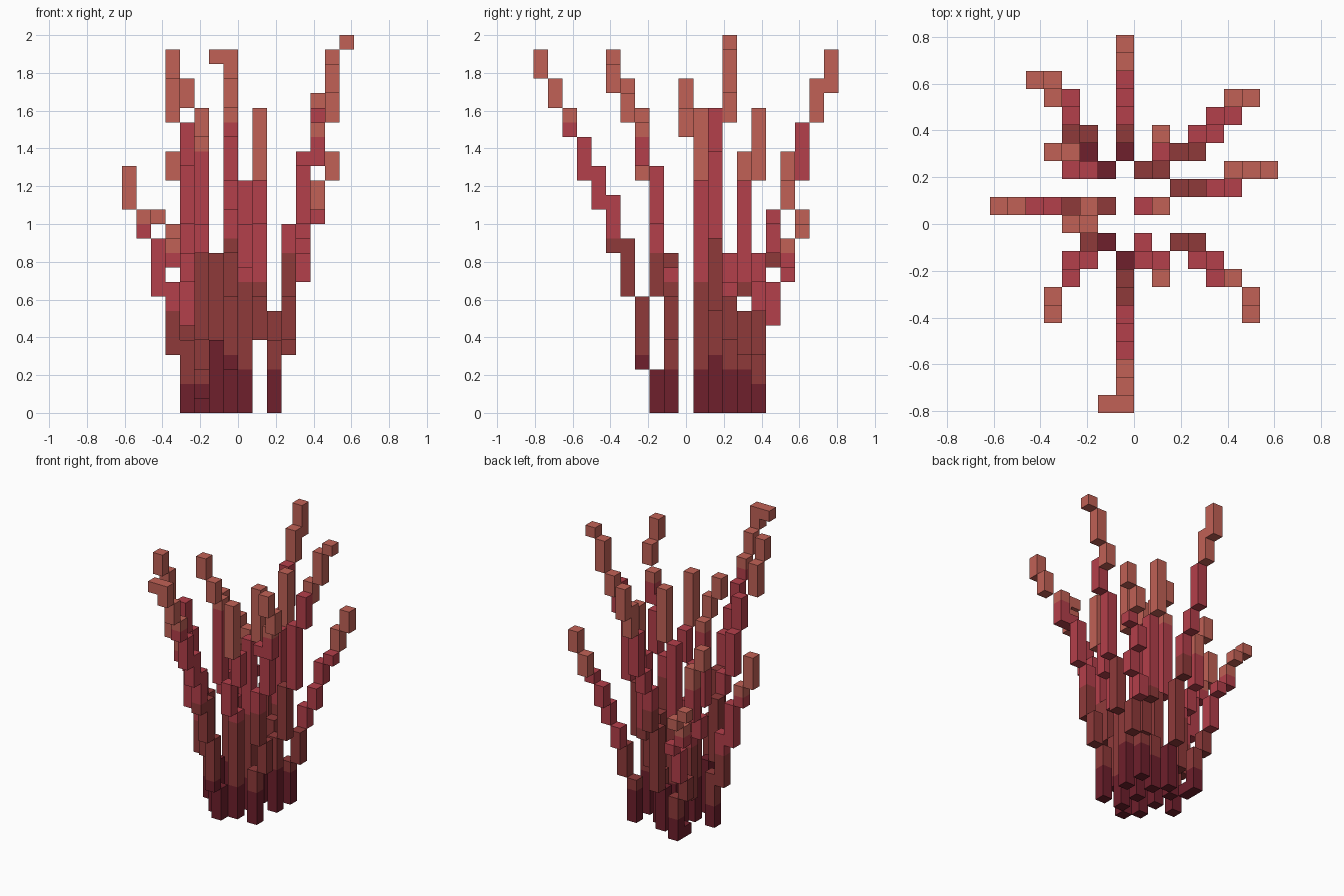
import bpy
import bmesh
import math
from mathutils import Vector

cube = bpy.data.objects.get("Cube")
if cube:
    bpy.data.objects.remove(cube, do_unlink=True)

V = 2 / 26  # block size


def material(name, rgb):
    m = bpy.data.materials.new(name)
    m.use_nodes = True
    m.diffuse_color = (*rgb, 1)
    m.node_tree.nodes["Principled BSDF"].inputs["Base Color"].default_value = (*rgb, 1)
    return m


# Colours from the root to the tip
MATERIALS = [
    material("dark_maroon", (0.156, 0.014, 0.025)),
    material("brown_red", (0.275, 0.042, 0.042)),
    material("crimson", (0.456, 0.05, 0.069)),
    material("coral_orange", (0.533, 0.12, 0.093)),
]

SIDE = {"n": (0, 1), "s": (0, -1), "e": (1, 0), "w": (-1, 0)}


def grow(x, y, path):
    """Trace a branch: n/s/e/w move sideways, u rises and places a block,
    o places a block at the same height, | goes to the next colour."""
    z = colour = 0
    cells = {(x, y, z): colour}
    for step in path:
        if step in SIDE:
            x, y = x + SIDE[step][0], y + SIDE[step][1]
        elif step == "|":
            colour += 1
        elif step in "uo":
            z += step == "u"
            cells[(x, y, z)] = colour
    return cells


def branch(name, x, y, path):
    cells = grow(x, y, path)
    bm = bmesh.new()
    axes = [Vector((1, 0, 0)), Vector((0, 1, 0)), Vector((0, 0, 1))]
    for cell, colour in cells.items():
        mid = Vector(cell) + Vector((0.5, 0, 0.5))
        for k in range(3):
            for sign in (-1, 1):
                n = axes[k] * sign
                if tuple(int(c) for c in Vector(cell) + n) in cells:
                    continue
                # Outer face of the block
                u, w = axes[(k + 1) % 3] / 2, axes[(k + 2) % 3] / 2 * sign
                centre = mid + n / 2
                corners = [centre - u - w, centre + u - w, centre + u + w, centre - u + w]
                face = bm.faces.new([bm.verts.new(c * V) for c in corners])
                face.material_index = colour
    bmesh.ops.remove_doubles(bm, verts=bm.verts, dist=V / 100)
    bmesh.ops.dissolve_limit(bm, angle_limit=math.radians(1), verts=bm.verts,
                             edges=bm.edges, delimit={"MATERIAL"})
    mesh = bpy.data.meshes.new(name)
    bm.to_mesh(mesh)
    bm.free()
    for m in MATERIALS:
        mesh.materials.append(m)
    bpy.context.collection.objects.link(bpy.data.objects.new(name, mesh))


# Outer branches at the back
branch("back_branch", -1, 4,
       "uuu|nu uuuuu nu u|uu nu u nu uuu|nu uu no uu")
branch("back_right_low_branch", -3, 4,
       "no u|uu wu u|nu uu nu wu|u nu wu")
branch("back_right_branch", -2, 3,
       "uu|wu uuuu|u wu u nu uu|uu wu u")
branch("back_left_branch", 2, 4,
       "uu|u eu uu|nu u eu u nu u eu|nu u eu u")

# Side branches
branch("right_low_branch", -4, 1,
       "u|uuu wo uu|uu wo uuu wu|u wu uu")
branch("left_tall_branch", 2, 2,
       "uuu|uuu eu uuuu|eu uuuuu eu uu|no u eu uu eu")

# Front branches
branch("front_branch", -1, -2,
       "uu su|uuuu su uuu so|uuu so uu so uu su|u su u su u wo")
branch("front_right_branch", -2, -1,
       "uuuu|wu uuuuu|su u wu uuu su uu|wsu uu su u")
branch("front_left_branch", 2, -1,
       "uu|uu eu uu su uu|uu eu uuu su eo u|u esu u su u")

# Upright inner branches
branch("inner_right_branch", -2, 1,
       "uuu|uuuuuuu|wu uuuuuu|u su u wu u")
branch("inner_back_branch", 0, 3,
       "uu|uu eu uu nu|uuuuuuu|nu uuuu")
branch("inner_centre_branch", 0, 1,
       "uu|uuuuuu|uuuuuuu|eu uuuu")
branch("inner_front_branch", 0, -1,
       "uu|uuuuuu|u su uu eu uu|su uuuu")
